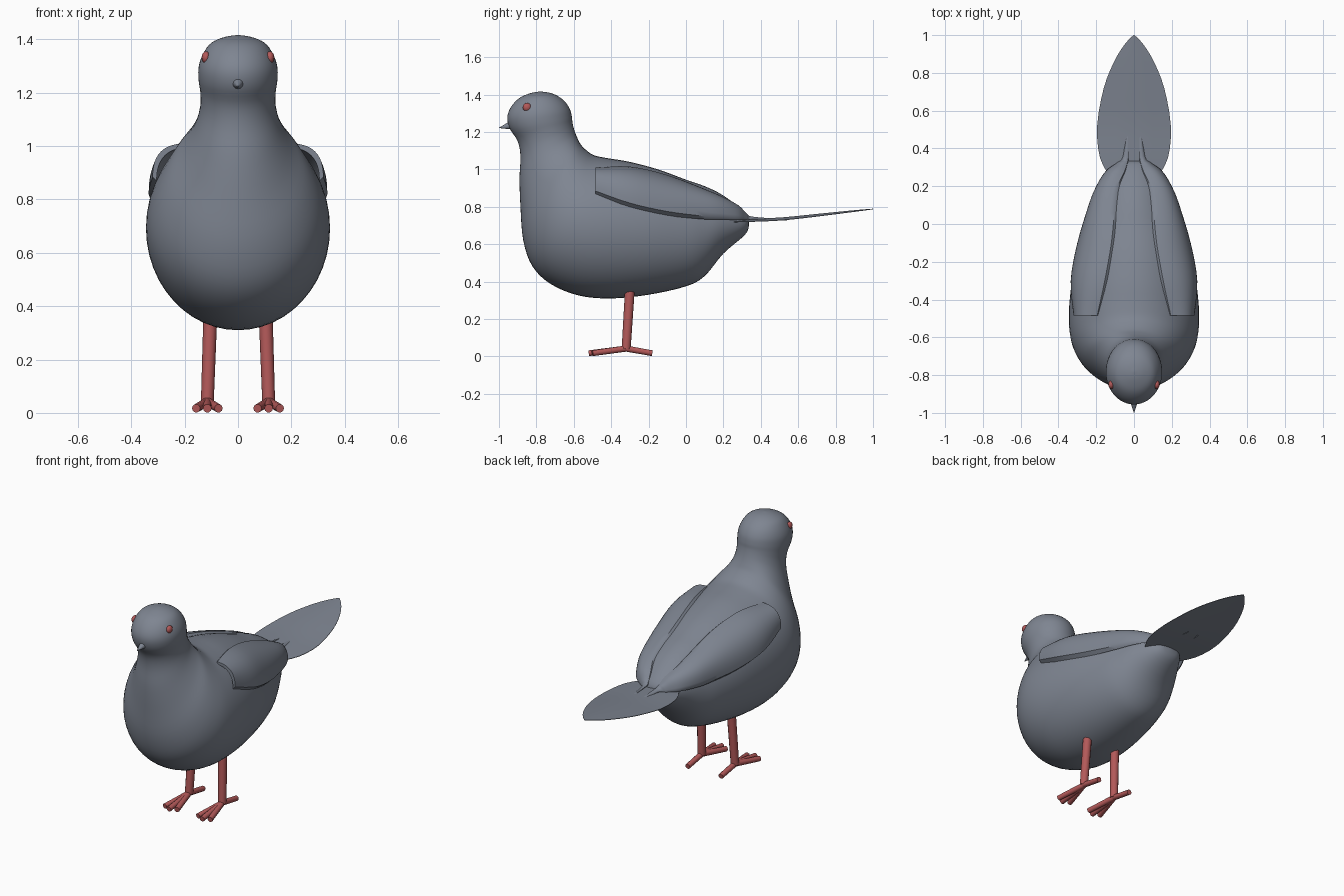
import bpy, bmesh, math
from mathutils import Vector

if "Cube" in bpy.data.objects:
    bpy.data.objects.remove(bpy.data.objects["Cube"])


def material(name, rgb):
    m = bpy.data.materials.new(name)
    m.diffuse_color = (*rgb, 1)
    m.use_nodes = True
    m.node_tree.nodes["Principled BSDF"].inputs["Base Color"].default_value = m.diffuse_color
    return m


GREY = material("slate grey", (0.21, 0.235, 0.285))
RED = material("dusty red", (0.45, 0.10, 0.10))


def finish(name, bm, mat, angle=50):
    bmesh.ops.recalc_face_normals(bm, faces=bm.faces[:])
    me = bpy.data.meshes.new(name)
    bm.to_mesh(me)
    bm.free()
    me.materials.append(mat)
    ob = bpy.data.objects.new(name, me)
    bpy.context.collection.objects.link(ob)
    bpy.ops.object.select_all(action='DESELECT')
    ob.select_set(True)
    bpy.context.view_layer.objects.active = ob
    bpy.ops.object.shade_smooth_by_angle(angle=math.radians(angle))
    return ob


def refine(rows, steps):
    """Catmull-Rom interpolation of number rows."""
    out = []
    for i in range(len(rows) - 1):
        p0, p1 = rows[max(i - 1, 0)], rows[i]
        p2, p3 = rows[i + 1], rows[min(i + 2, len(rows) - 1)]
        for s in range(steps):
            t = s / steps
            out.append([0.5 * (2 * b + (c - a) * t + (2 * a - 5 * b + 4 * c - d) * t * t
                               + (3 * b - a - 3 * c + d) * t ** 3)
                        for a, b, c, d in zip(p0, p1, p2, p3)])
    out.append(list(rows[-1]))
    return out


def loft(name, rings, mat, angle=50):
    bm = bmesh.new()
    rows = [[bm.verts.new(p) for p in ring] for ring in rings]
    n = len(rows[0])
    for a, b in zip(rows, rows[1:]):
        for i in range(n):
            j = (i + 1) % n
            bm.faces.new((a[i], a[j], b[j], b[i]))
    bm.faces.new(rows[0])
    bm.faces.new(rows[-1])
    return finish(name, bm, mat, angle)


def rod(name, a, b, r1, r2, mat, sides=10):
    a, b = Vector(a), Vector(b)
    q = (b - a).to_track_quat('Z', 'Y')
    rings = []
    for c, r in ((a, r1), (b, r2)):
        rings.append([c + q @ Vector((r * math.cos(2 * math.pi * i / sides),
                                      r * math.sin(2 * math.pi * i / sides), 0))
                      for i in range(sides)])
    return loft(name, rings, mat)


# Body, neck and head: back point (y, z), belly or breast point (y, z), half width
body = [(.337, .72, .337, .70, .015), (.315, .77, .315, .65, .085),
        (.2, .86, .2, .55, .165), (.1, .91, .1, .43, .215),
        (0, .945, 0, .375, .255), (-.15, 1.0, -.2, .33, .305),
        (-.3, 1.04, -.4, .31, .335), (-.42, 1.06, -.57, .325, .345),
        (-.49, 1.075, -.72, .385, .335), (-.53, 1.10, -.82, .48, .305),
        (-.56, 1.13, -.87, .62, .26), (-.577, 1.16, -.885, .8, .2),
        (-.59, 1.19, -.89, .95, .16), (-.60, 1.22, -.885, 1.07, .142),
        (-.607, 1.25, -.90, 1.15, .141), (-.61, 1.28, -.943, 1.22, .148),
        (-.62, 1.32, -.955, 1.28, .147), (-.645, 1.36, -.935, 1.335, .13),
        (-.685, 1.392, -.89, 1.382, .10), (-.73, 1.41, -.83, 1.408, .05),
        (-.775, 1.416, -.785, 1.416, .005)]
rings = []
for ty, tz, by, bz, w in refine(body, 4):
    ring = []
    for i in range(48):
        a = 2 * math.pi * i / 48
        k = (1 + math.cos(a)) / 2
        ring.append((w * math.sin(a), by + (ty - by) * k, bz + (tz - bz) * k))
    rings.append(ring)
loft("body", rings, GREY, 80)

# Folded wings: y, inner edge (x, z), outer edge (x, z), bulge
wing = [(-.485, .195, 1.01, .32, .885, .045), (-.3, .155, 1.015, .335, .82, .06),
        (-.1, .12, .97, .30, .775, .06), (.1, .10, .895, .24, .75, .055),
        (.2, .085, .85, .20, .745, .045), (.28, .05, .80, .15, .742, .035),
        (.325, .035, .757, .09, .735, .018), (.36, .03, .745, .058, .735, .006),
        (.54, .03, .733, .036, .728, .002)]
for side, label in ((1, "right"), (-1, "left")):
    rings = []
    for y, ix, iz, ox, oz, b in refine(wing, 4):
        d = Vector((ox - ix, oz - iz))
        n = Vector((-d.y, d.x)).normalized()
        upper, lower = [], []
        for i in range(13):
            t = i / 12
            p = Vector((ix, iz)) + d * t
            arch = (1 - (2 * t - 1) ** 2) * b
            thick = min(.03, d.length * .12)
            u, v = p + n * arch, p + n * (arch - thick)
            upper.append((side * u.x, y, u.y))
            lower.append((side * v.x, y, v.y))
        rings.append(upper + lower[::-1])
    loft(label + "_wing", rings, GREY, 45)

# Tail fan: y, half width, ridge height
tail = [(.24, .12, .728), (.35, .18, .735), (.52, .195, .744), (.72, .16, .764),
        (.86, .105, .778), (.95, .05, .786), (1.0, .003, .79)]
rings = []
for y, w, z in refine(tail, 3):
    xs = [-1, -.5, 0, .5, 1]
    top = [(w * x, y, z - .07 * w * abs(x)) for x in xs]
    low = [(w * x, y, z - .07 * w * abs(x) - .003 - .05 * w * (1 - abs(x))) for x in xs]
    rings.append(top + low[::-1])
loft("tail", rings, GREY, 40)

# Beak
rod("beak", (0, -.925, 1.238), (0, -1.0, 1.222), .026, .001, GREY, 16)

for s, label in ((1, "right"), (-1, "left")):
    # Eye
    bm = bmesh.new()
    bmesh.ops.create_uvsphere(bm, u_segments=16, v_segments=10, radius=.023)
    bmesh.ops.scale(bm, vec=(.7, 1, 1), verts=bm.verts[:])
    bmesh.ops.translate(bm, vec=(s * .12, -.85, 1.332), verts=bm.verts[:])
    finish(label + "_eye", bm, RED)
    # Leg and toes
    ankle = (s * .115, -.32, .04)
    rod(label + "_leg", (s * .104, -.30, .36), ankle, .026, .024, RED, 12)
    for i, (dx, y) in enumerate(((-.042, -.50), (0, -.52), (.042, -.50), (0, -.18))):
        rod(f"{label}_toe_{i + 1}", (s * .115, -.32, .042),
            (s * .115 + dx, y, .017), .017, .016, RED)
